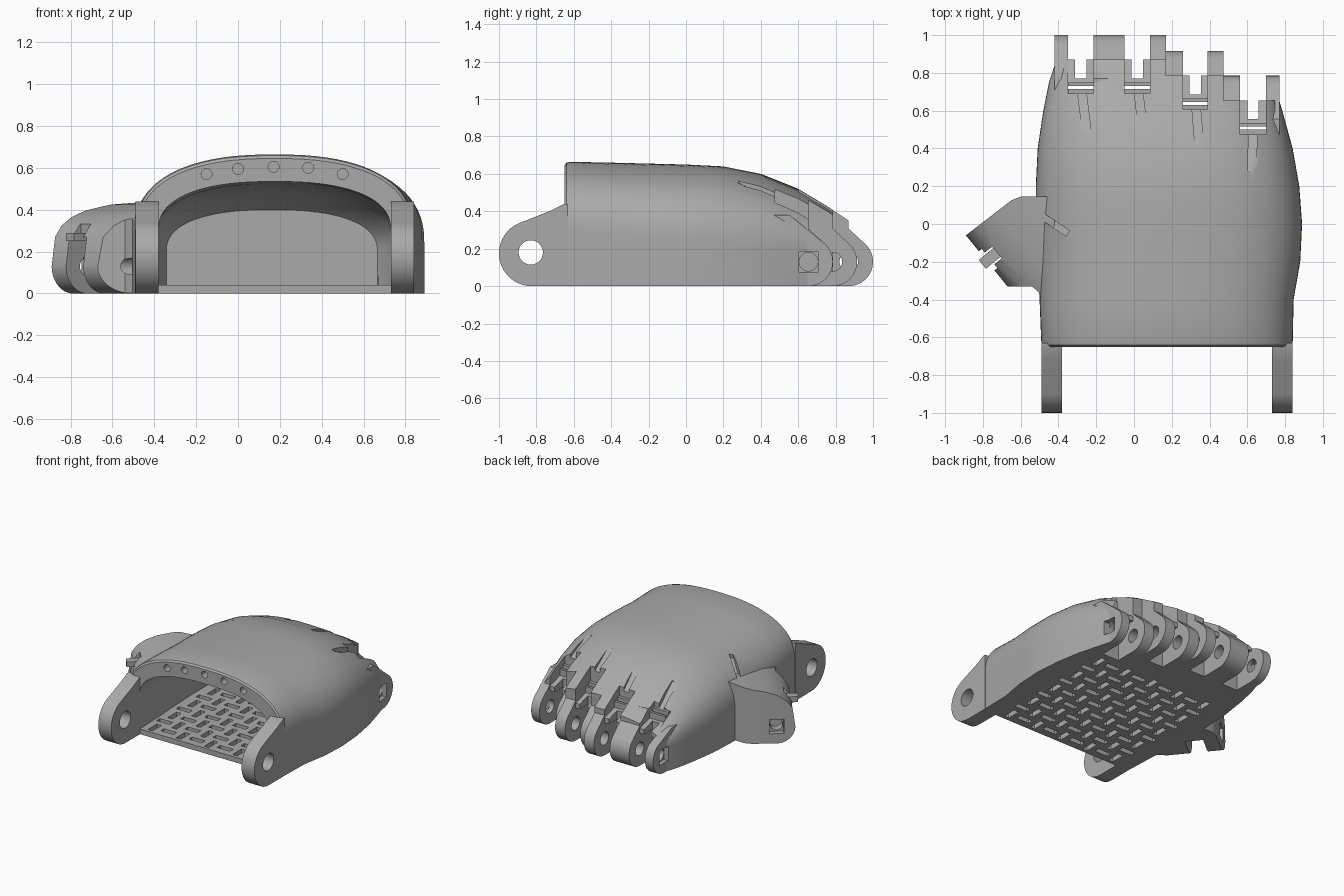
import bpy, bmesh, math
from mathutils import Vector

if "Cube" in bpy.data.objects:
    bpy.data.objects.remove(bpy.data.objects["Cube"])

grey = bpy.data.materials.new("plain_grey")
grey.use_nodes = True
grey.diffuse_color = (0.4, 0.4, 0.4, 1)
grey.node_tree.nodes["Principled BSDF"].inputs["Base Color"].default_value = (0.4, 0.4, 0.4, 1)


def make(name, bm):
    bmesh.ops.recalc_face_normals(bm, faces=bm.faces)
    me = bpy.data.meshes.new(name)
    bm.to_mesh(me)
    bm.free()
    ob = bpy.data.objects.new(name, me)
    bpy.context.collection.objects.link(ob)
    me.materials.append(grey)
    return ob


def add_prism(bm, pts, vec):
    a = [bm.verts.new(p) for p in pts]
    b = [bm.verts.new(Vector(p) + Vector(vec)) for p in pts]
    bm.faces.new(a)
    bm.faces.new(b)
    for i in range(len(a)):
        j = (i + 1) % len(a)
        bm.faces.new((a[i], a[j], b[j], b[i]))


def prism(name, pts, vec):
    bm = bmesh.new()
    add_prism(bm, pts, vec)
    return make(name, bm)


def side_prism(name, yz, x0, x1):
    return prism(name, [(x0, y, z) for y, z in yz], (x1 - x0, 0, 0))


def rect(x0, x1, y0, y1, z):
    return [(x0, y0, z), (x1, y0, z), (x1, y1, z), (x0, y1, z)]


def box(name, x0, x1, y0, y1, z0, z1):
    return prism(name, rect(x0, x1, y0, y1, z0), (0, 0, z1 - z0))


def rod(name, a, b, r, n=32):
    a, b = Vector(a), Vector(b)
    d = (b - a).normalized()
    s = d.cross(Vector((0, 0, 1))).normalized()
    t = s.cross(d)
    ring = [a + r * (math.cos(k * math.tau / n) * s + math.sin(k * math.tau / n) * t) for k in range(n)]
    return prism(name, ring, b - a)


def beam(name, a, b, width, height):
    # bar whose lower centre line runs from a to b
    a, b = Vector(a), Vector(b)
    s = (b - a).cross(Vector((0, 0, 1))).normalized() * width / 2
    up = Vector((0, 0, height))
    return prism(name, [a - s, a + s, a + s + up, a - s + up], b - a)


def boolean(target, cutter, op='DIFFERENCE'):
    m = target.modifiers.new("cut", 'BOOLEAN')
    m.operation, m.solver, m.object = op, 'EXACT', cutter
    dg = bpy.context.evaluated_depsgraph_get()
    me = bpy.data.meshes.new_from_object(target.evaluated_get(dg))
    target.modifiers.clear()
    target.data = me
    bpy.data.objects.remove(cutter)


def arc(cy, cz, r, a0, a1, n=20):
    angs = [math.radians(a0 + (a1 - a0) * k / n) for k in range(n + 1)]
    return [(cy + r * math.cos(a), cz + r * math.sin(a)) for a in angs]


# Palm stations: y, right x, left x, crown height, shoulder height
STATIONS = [(-0.65, -.49, .84, .665, .30), (-0.4, -.5, .845, .66, .28), (-0.2, -.51, .88, .655, .25),
            (0, -.52, .89, .65, .24), (.2, -.52, .875, .64, .22), (.4, -.51, .84, .6, .2),
            (.6, -.48, .785, .52, .2), (.75, -.45, .74, .43, .19), (.87, -.41, .7, .35, .18)]
POW = 2.4


def station(y):
    y = min(max(y, -0.65), .87)
    for a, b in zip(STATIONS, STATIONS[1:]):
        if y <= b[0]:
            f = (y - a[0]) / (b[0] - a[0])
            return [p + (q - p) * f for p, q in zip(a, b)][1:]


def surf(x, y):
    xl, xr, zt, zs = station(y)
    q = min(abs(x - (xl + xr) / 2) / ((xr - xl) / 2), 1)
    return zs + (zt - zs) * (1 - q ** POW) ** (1 / POW)


def loft(name, rows, z0, n=40):
    # rows hold y, side inset and top inset
    bm = bmesh.new()
    rings = []
    for y, side, top in rows:
        xl, xr, zt, zs = station(y)
        c, h = (xl + xr) / 2, (xr - xl) / 2 - side
        ring = [bm.verts.new((c + h, y, z0))]
        for k in range(n + 1):
            t = math.pi * k / n
            cx, sx = math.cos(t), max(math.sin(t), 0)
            ring.append(bm.verts.new((c + h * math.copysign(abs(cx) ** (2 / POW), cx), y,
                                      zs + (zt - top - zs) * sx ** (2 / POW))))
        ring.append(bm.verts.new((c - h, y, z0)))
        rings.append(ring)
    for a, b in zip(rings, rings[1:]):
        for i in range(len(a)):
            j = (i + 1) % len(a)
            bm.faces.new((a[i], a[j], b[j], b[i]))
    bm.faces.new(rings[0])
    bm.faces.new(rings[-1])
    return make(name, bm)


# Palm shell with an open wrist end
ys = [-.4, -.2, 0, .1, .2, .3, .4, .5, .6, .68, .75, .81, .87]
palm = loft("palm_shell", [(-.65, .015, .02), (-.64, .004, .006), (-.62, 0, 0)] + [(y, 0, 0) for y in ys], 0)
boolean(palm, loft("cavity", [(y, .11, .13) for y in (-.8, -.65, -.4, -.2, 0, .2, .35)] + [(.45, .16, .18)], .04))

# Basket weave vents in the palm floor
bm = bmesh.new()
for i in range(9):
    for j in range(9):
        x, y = -.31 + .12 * i, -.57 + .12 * j
        w, d = (.055, .02) if (i + j) % 2 else (.02, .055)
        add_prism(bm, rect(x - w, x + w, y - d, y + d, -.05), (0, 0, .13))
boolean(palm, make("vents", bm))

# Cord holes in the wrist rim
for x, z in ((-.15, .57), (0, .595), (.17, .605), (.335, .6), (.5, .57)):
    boolean(palm, rod("cord_hole", (x, -.7, z), (x, -.5, z), .026, 16))

# Stepped finger end
boolean(palm, box("step", .17, 1, .785, 1, -.1, 1))
boolean(palm, box("step", .475, 1, .655, 1, -.1, 1))

# Finger slots, cord grooves, stop bars: slot x, pivot y, groove end
PZ = .13
FINGERS = [(-.35, -.215, .87, -.25, .49), (-.05, .085, .87, .04, .56),
           (.26, .39, .785, .345, .42), (.56, .70, .655, .625, .28)]
parts = [palm]
for x0, x1, yc, gx, gy in FINGERS:
    c = (x0 + x1) / 2
    z = surf(c, yc - .18)
    zo = min(z - .07, .34)
    boolean(palm, box("slot", x0, x1, yc - .16, 1.1, -.1, .25))
    boolean(palm, side_prism("recess", [(yc - .18, 1), (yc - .18, zo), (yc + .01, .285), (yc + .01, 1)], x0, x1))
    boolean(palm, box("gap", x0, x1, yc - .155, yc - .135, .1, 1))
    boolean(palm, box("notch", c - .03, c + .03, yc - .1, yc + .1, .2, 1))
    boolean(palm, beam("groove", (c, yc - .12, z - .07), (gx, gy, surf(gx, gy)), .045, .12))
    parts.append(box("stop_bar", x0, x1, yc - .18, yc - .155, zo - .03, zo + .05))
    parts.append(box("stop_bar", x0, x1, yc - .14, yc - .12, zo - .06, zo + .03))
for x0, x1, yc, gx, gy in FINGERS:
    boolean(palm, rod("pin_hole", (x0 - .08, yc, PZ), (x1 + .085, yc, PZ), .05))

# Knuckle lugs
LUGS = [(-.42, -.35, .87), (-.215, -.05, .87), (.085, .17, .87), (.17, .26, .785),
        (.39, .475, .785), (.475, .56, .655), (.70, .77, .655)]
for x0, x1, yc in LUGS:
    h = max(.27, min(.40, surf((x0 + x1) / 2, yc - .1)))
    yz = [(yc - .2, 0)] + arc(yc, PZ, .13, -90, 50) + [(yc - .1, h), (yc - .2, h)]
    lug = side_prism("knuckle_lug", yz, x0, x1)
    boolean(lug, rod("pin_hole", (x0 - .1, yc, PZ), (x1 + .1, yc, PZ), .05))
    parts.append(lug)
    # Nut pockets on the outermost lugs
    if x0 < -.4 or x1 > .75:
        e = x0 if x0 < 0 else x1
        for t in (lug, palm):
            boolean(t, box("nut_pocket", e - .035, e + .035, yc - .05, yc + .05, PZ - .055, PZ + .055))

# Wrist hinge arms
for x0, x1 in ((-.49, -.38), (.73, .84)):
    yz = [(-.63, 0)] + arc(-.825, .175, .175, 270, 115) + [(-.72, .405), (-.65, .44), (-.63, .44)]
    arm = side_prism("wrist_arm", yz, x0, x1)
    boolean(arm, rod("pivot_hole", (x0 - .1, -.83, .18), (x1 + .1, -.83, .18), .065))
    parts.append(arm)

# Thumb mount, angled outwards: u along the hinge, v outwards
U, V, O = Vector((.632, -.776, 0)), Vector((-.776, -.632, 0)), Vector((-.78, -.195, 0))


def thumb(u, v, z):
    return O + U * u + V * v + Vector((0, 0, z))


plan = [(-.89, -.06), (-.65, .125), (-.6, .145), (-.42, .145), (-.42, -.46), (-.49, -.42),
        (-.505, -.36), (-.54, -.33), (-.67, -.33)]
mount = prism("thumb_mount", [(x, y, 0) for x, y in plan], (0, 0, .6))
side = [(-.7, -.1), (-.7, .45), (-.5, .44), (-.35, .425), (-.2, .395), (-.12, .365), (-.06, .325), (-.02, .27)]
side += arc(-.13, PZ, .13, 0, -90) + [(-.13, -.1)]
prof = prism("thumb_profile", [thumb(-1, v, z) for v, z in side], U * 2)
boolean(mount, prof, 'INTERSECT')


def thumb_box(name, u0, u1, v0, v1, z0, z1):
    base = [thumb(u, v, z0) for u, v in ((u0, v0), (u1, v0), (u1, v1), (u0, v1))]
    return prism(name, base, (0, 0, z1 - z0))


boolean(mount, thumb_box("thumb_slot", -.065, .065, -.26, .1, -.1, .27))
boolean(mount, thumb_box("thumb_recess", -.04, .04, -.07, .1, .2, .6))
boolean(mount, rod("thumb_pin_hole", thumb(-.3, -.13, PZ), thumb(.3, -.13, PZ), .045))
boolean(mount, thumb_box("thumb_nut_pocket", -.22, -.13, -.18, -.08, PZ - .055, PZ + .055))
parts += [mount, thumb_box("thumb_stop_bar", -.03, .03, -.09, .03, .25, .29)]

# Thumb cord groove
boolean(palm, beam("thumb_groove", (-.5, .05, .33), (-.35, -.05, surf(-.35, -.05) - .03), .035, .3))

for ob in parts:
    bpy.ops.object.select_all(action='DESELECT')
    ob.select_set(True)
    bpy.context.view_layer.objects.active = ob
    bpy.ops.object.shade_smooth_by_angle(angle=math.radians(32))
